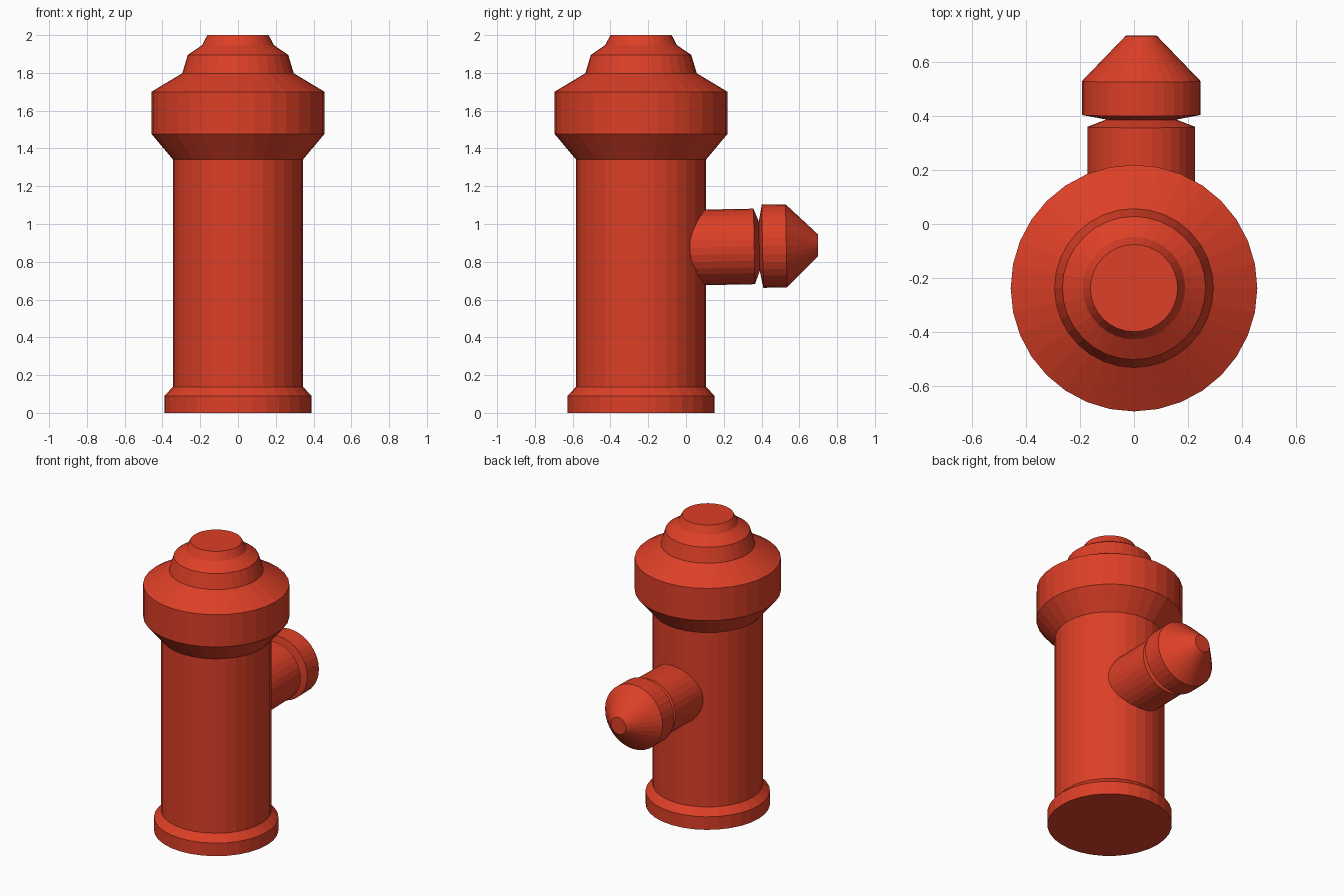
import bpy, bmesh, math
from mathutils import Matrix

if "Cube" in bpy.data.objects:
    bpy.data.objects.remove(bpy.data.objects["Cube"])

red = bpy.data.materials.new("red_paint")
red.diffuse_color = (0.72, 0.05, 0.02, 1)
red.use_nodes = True
red.node_tree.nodes["Principled BSDF"].inputs["Base Color"].default_value = red.diffuse_color


def lathe(name, profile, matrix, sides=32):
    """Closed solid of revolution from (radius, height) pairs, flat shaded."""
    bm = bmesh.new()
    rings = []
    for r, h in profile:
        rings.append([bm.verts.new((r * math.cos(2 * math.pi * i / sides),
                                    r * math.sin(2 * math.pi * i / sides), h))
                      for i in range(sides)])
    for a, b in zip(rings, rings[1:]):
        for i in range(sides):
            j = (i + 1) % sides
            bm.faces.new((a[i], a[j], b[j], b[i]))
    bm.faces.new(rings[0][::-1])
    bm.faces.new(rings[-1])
    mesh = bpy.data.meshes.new(name)
    bm.to_mesh(mesh)
    bm.free()
    mesh.materials.append(red)
    ob = bpy.data.objects.new(name, mesh)
    ob.matrix_world = matrix
    bpy.context.collection.objects.link(ob)
    return ob


# Upright barrel with foot flange, collar and stepped bonnet
lathe("hydrant_body",
      [(0.39, 0), (0.39, 0.09), (0.345, 0.137), (0.345, 1.342),
       (0.458, 1.477), (0.458, 1.70), (0.295, 1.798), (0.266, 1.895),
       (0.19, 1.947), (0.162, 2.0)],
      Matrix.Translation((0, -0.238, 0)))

# Rear outlet: pipe, groove and conical cap, heights measured from y = 0.4
outlet = (Matrix.Translation((0.027, 0.4, 0.882))
          @ Matrix.Rotation(math.radians(-88.9), 4, 'X'))
lathe("outlet_nozzle",
      [(0.2, -0.48), (0.2, -0.039), (0.13, -0.012), (0.22, 0.005),
       (0.22, 0.131), (0.058, 0.299)],
      outlet)
